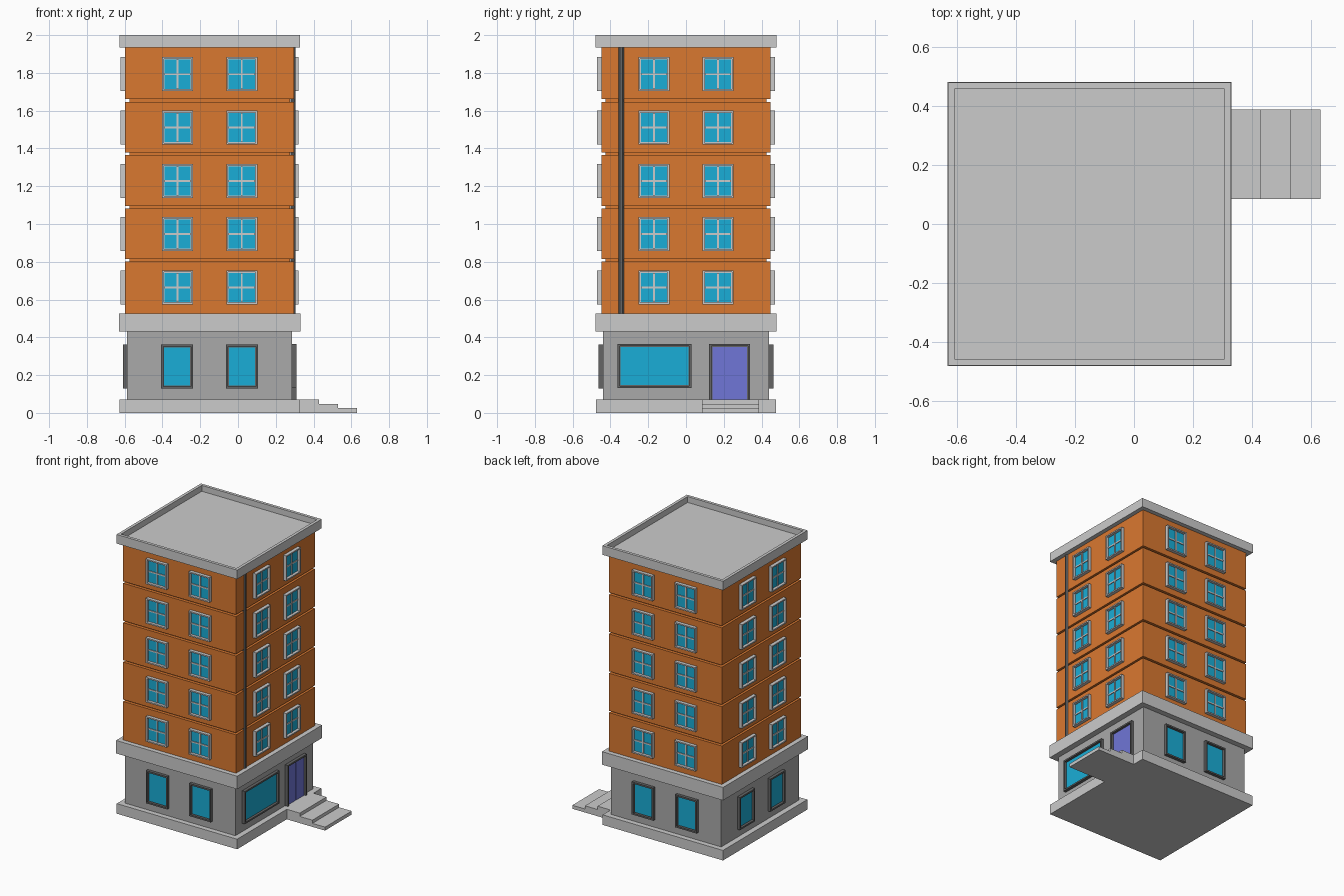
import bpy, bmesh
from math import pi, cos, sin
from mathutils import Vector, Matrix

if "Cube" in bpy.data.objects:
    bpy.data.objects.remove(bpy.data.objects["Cube"])

CX = -0.15                      # centre of the tower in x
FLOORS, Z0, PITCH = 5, 0.525, 0.2822


def material(name, rgb):
    m = bpy.data.materials.new(name)
    m.diffuse_color = (*rgb, 1)
    m.use_nodes = True
    m.node_tree.nodes["Principled BSDF"].inputs["Base Color"].default_value = m.diffuse_color
    return m


ORANGE = material("orange_wall", (0.70, 0.19, 0.03))
BLUE = material("blue_glass", (0.01, 0.42, 0.68))
PURPLE = material("purple_door", (0.16, 0.18, 0.68))
STONE = material("stone_grey", (0.40, 0.40, 0.40))
DARK = material("dark_grey", (0.13, 0.13, 0.13))


def add_box(bm, lo, hi):
    lo, hi = Vector(lo), Vector(hi)
    mat = Matrix.Translation((lo + hi) / 2) @ Matrix.Diagonal((*(hi - lo), 1))
    bmesh.ops.create_cube(bm, size=1, matrix=mat)


def to_mesh(bm, name, mat=None):
    me = bpy.data.meshes.new(name)
    bm.to_mesh(me)
    bm.free()
    if mat:
        me.materials.append(mat)
    return me


def place(me, name, loc=(0, 0, 0), angle=0):
    ob = bpy.data.objects.new(name, me)
    ob.location, ob.rotation_euler.z = loc, angle
    bpy.context.collection.objects.link(ob)
    return ob


def boxes(name, items, mat=None):
    bm = bmesh.new()
    for lo, hi in items:
        add_box(bm, lo, hi)
    return to_mesh(bm, name, mat)


def slab(name, half_x, half_y, z0, z1, mat=None):
    return place(boxes(name, [((CX - half_x, -half_y, z0), (CX + half_x, half_y, z1))], mat), name)


def sink_face(bm, direction, rim, depth):
    """Inset the face that looks along direction and push it inwards."""
    bm.normal_update()
    d = Vector(direction)
    face = max(bm.faces, key=lambda f: f.normal.dot(d))
    bmesh.ops.inset_region(bm, faces=[face], thickness=rim)
    new = bmesh.ops.extrude_discrete_faces(bm, faces=[face])["faces"][0]
    bmesh.ops.translate(bm, verts=new.verts, vec=-d * depth)


def frame(name, w, h, rim, out, mat=None):
    """Raised frame facing -y, centred on the origin."""
    bm = bmesh.new()
    add_box(bm, (-w / 2, -out, -h / 2), (w / 2, 0.005, h / 2))
    sink_face(bm, (0, -1, 0), rim, out - 0.004)
    return to_mesh(bm, name, mat)


def pane(name, w, h, rim):
    a, b = w / 2 - rim, h / 2 - rim
    return boxes(name, [((-a, -0.008, -b), (a, 0, b))], BLUE)


def on_wall(me, name, side, u, dist, z):
    """Put a -y facing mesh on wall number side (front, right, back, left)."""
    a = side * pi / 2
    return place(me, name, (CX + u * cos(a) + dist * sin(a),
                            u * sin(a) - dist * cos(a), z), a)


# base, ground floor and belt
slab("base", 0.477, 0.477, 0, 0.072)
slab("ground_floor", 0.437, 0.44, 0.07, 0.435, STONE)
slab("belt", 0.48, 0.48, 0.432, Z0)

# upper floors separated by grooves
slab("tower_core", 0.425, 0.425, Z0 - 0.01, 1.94, ORANGE)
for i in range(FLOORS):
    lo = Z0 + i * PITCH
    slab("floor_block", 0.447, 0.447, lo + (0.007 if i else 0),
         lo + PITCH - (0.007 if i < FLOORS - 1 else 0), ORANGE)

# roof with parapet
bm = bmesh.new()
add_box(bm, (CX - 0.478, -0.478, 1.935), (CX + 0.478, 0.478, 2))
sink_face(bm, (0, 0, 1), 0.03, 0.042)
place(to_mesh(bm, "roof"), "roof")

# upper windows, two per wall and floor
W, H, RIM = 0.164, 0.18, 0.013
up_frame = frame("window_frame", W, H, RIM, 0.024)
up_glass = pane("window_glass", W, H, RIM)
up_bars = boxes("window_bars", [
    ((-0.005, -0.014, -H / 2 + RIM), (0.005, 0, H / 2 - RIM)),
    ((-W / 2 + RIM, -0.013, -0.005), (W / 2 - RIM, 0, 0.005))])
for side in range(4):
    for i in range(FLOORS):
        z = Z0 + (i + 0.5) * PITCH - 0.002
        for u in (-0.17, 0.17):
            for me in (up_frame, up_glass, up_bars):
                on_wall(me, me.name, side, u, 0.447, z)

# ground floor windows on three walls
low_frame = frame("ground_window_frame", 0.17, 0.234, 0.016, 0.022, DARK)
low_glass = pane("ground_window_glass", 0.17, 0.234, 0.016)
for side in (0, 2, 3):
    for u in (-0.172, 0.172):
        for me in (low_frame, low_glass):
            on_wall(me, me.name, side, u, 0.437 if side == 3 else 0.44, 0.245)

# shop window on the right wall
on_wall(frame("shop_window_frame", 0.39, 0.234, 0.016, 0.022, DARK),
        "shop_window_frame", 1, -0.167, 0.437, 0.248)
on_wall(pane("shop_window_glass", 0.39, 0.234, 0.016),
        "shop_window_glass", 1, -0.167, 0.437, 0.248)

# double door
on_wall(frame("door_frame", 0.216, 0.316, 0.016, 0.022, DARK),
        "door_frame", 1, 0.231, 0.437, 0.208)
leaves = boxes("door_leaves", [((-0.092, -0.009, -0.142), (-0.004, 0, 0.142)),
                               ((0.004, -0.009, -0.142), (0.092, 0, 0.142)),
                               ((-0.004, -0.006, -0.142), (0.004, 0, 0.142))], PURPLE)
on_wall(leaves, "door_leaves", 1, 0.231, 0.437, 0.208)

# entrance steps
place(boxes("steps", [((x0, 0.085, 0), (x1, 0.387, h)) for x0, x1, h in
                      ((0.32, 0.43, 0.072), (0.43, 0.53, 0.048), (0.53, 0.63, 0.025))]), "steps")

# drain pipe
bm = bmesh.new()
bmesh.ops.create_cone(bm, cap_ends=True, segments=8, radius1=0.015, radius2=0.015,
                      depth=1.42, matrix=Matrix.Translation((0.291, -0.343, 1.23)) @ Matrix.Rotation(pi / 8, 4, 'Z'))
place(to_mesh(bm, "drain_pipe", DARK), "drain_pipe")
